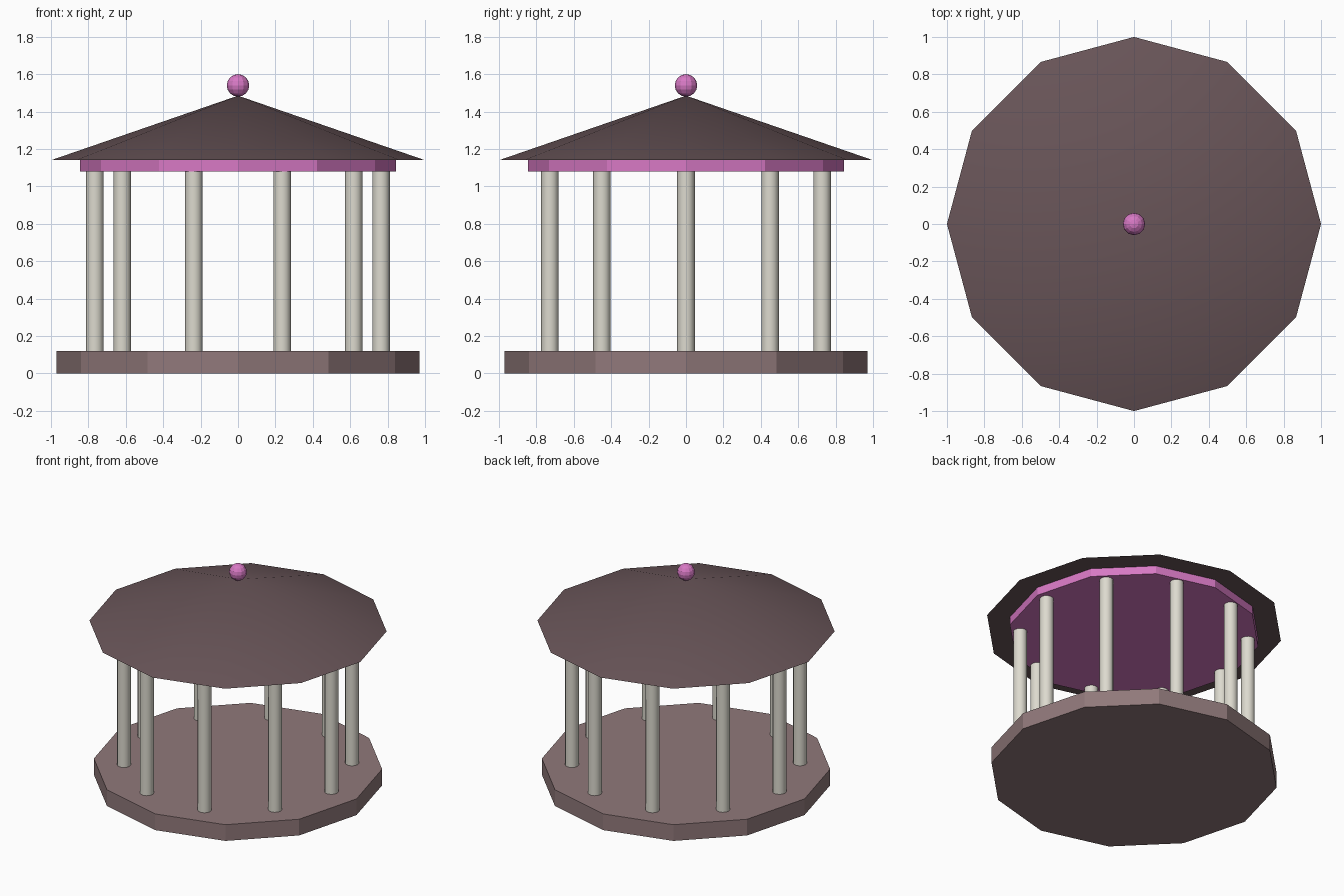
import bpy
from math import cos, sin, tau, radians

cube = bpy.data.objects.get("Cube")
if cube:
    bpy.data.objects.remove(cube, do_unlink=True)


def material(name, rgb):
    mat = bpy.data.materials.new(name)
    mat.use_nodes = True
    colour = (*rgb, 1.0)
    mat.diffuse_color = colour
    mat.node_tree.nodes["Principled BSDF"].inputs["Base Color"].default_value = colour
    return mat


stone = material("dusty mauve stone", (0.28, 0.19, 0.195))
roofing = material("dark plum roofing", (0.14, 0.09, 0.098))
pink = material("orchid pink paint", (0.68, 0.19, 0.55))
ivory = material("ivory column", (0.72, 0.70, 0.62))


def finish(name, mat, smooth=False):
    obj = bpy.context.object
    obj.name = name
    obj.data.name = name
    obj.data.materials.append(mat)
    if smooth:
        bpy.ops.object.shade_smooth_by_angle(angle=radians(35))
    return obj


def prism(name, mat, sides, radius, bottom, top, x=0, y=0, top_radius=None, smooth=False):
    """Upright prism or cone between two heights."""
    bpy.ops.mesh.primitive_cone_add(
        vertices=sides, radius1=radius,
        radius2=radius if top_radius is None else top_radius,
        depth=top - bottom, location=(x, y, (bottom + top) / 2))
    return finish(name, mat, smooth)


SIDES = 12
COLUMNS = 10
COLUMN_RING = 0.765

# Twelve-sided floor
prism("floor_base", stone, SIDES, 0.97, 0, 0.12)

# Ring of round columns
for i in range(COLUMNS):
    angle = tau * i / COLUMNS
    prism(f"column_{i + 1}", ivory, 12, 0.047, 0.12, 1.08,
          COLUMN_RING * cos(angle), COLUMN_RING * sin(angle), smooth=True)

# Ceiling slab resting on the columns
prism("ceiling_slab", pink, SIDES, 0.845, 1.08, 1.14)

# Pointed roof
prism("roof", roofing, SIDES, 1.0, 1.14, 1.485, top_radius=0, smooth=True)

# Ball on the roof tip
bpy.ops.mesh.primitive_uv_sphere_add(segments=12, ring_count=8, radius=0.06,
                                     location=(0, 0, 1.54))
finish("roof_finial", pink)
